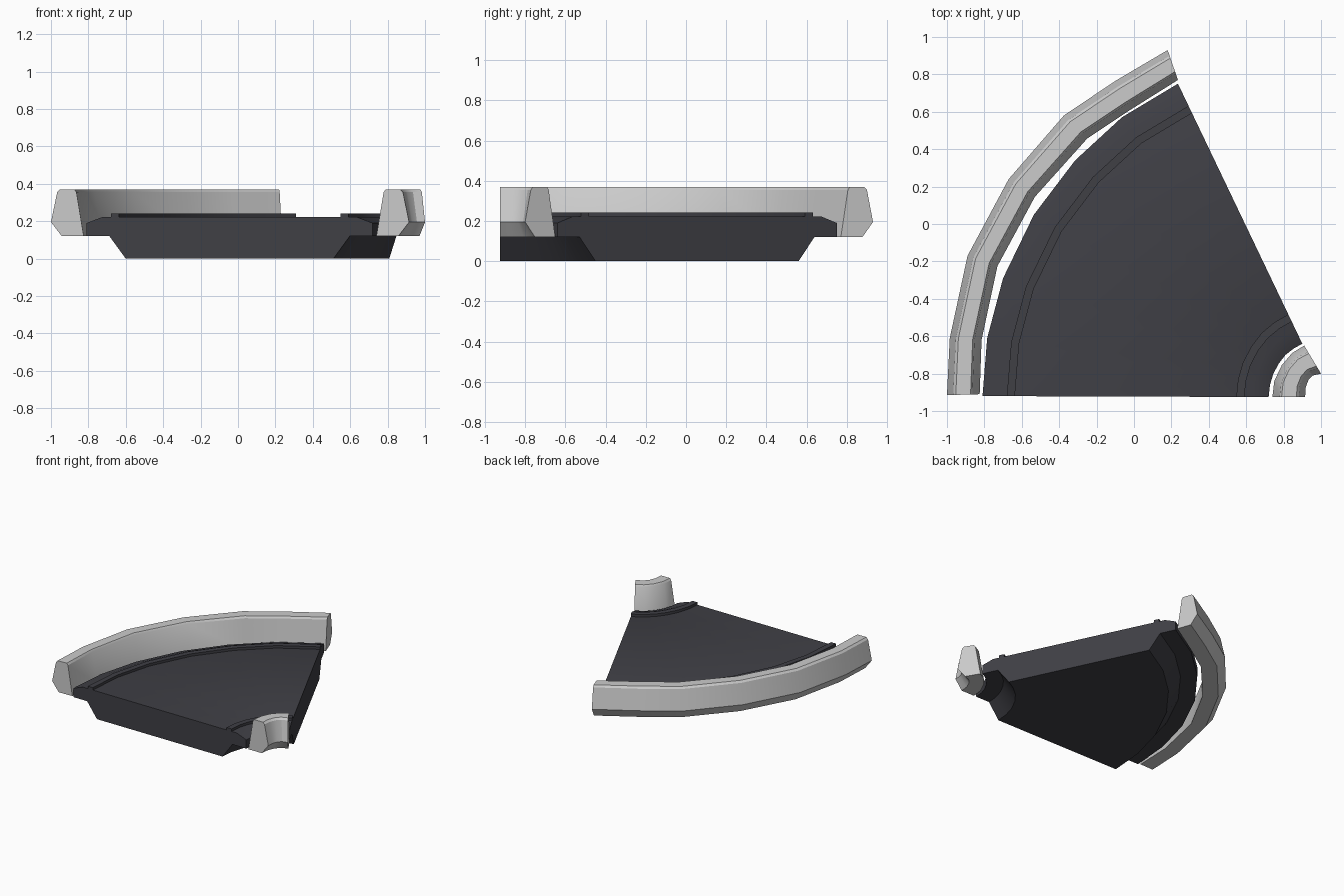
import bpy, bmesh, math
from mathutils import Vector

if "Cube" in bpy.data.objects:
    bpy.data.objects.remove(bpy.data.objects["Cube"])


def sweep(name, edge_a, edge_b, profile, mat=None):
    """Sweep a closed (t, z) profile; t runs from edge_a (0) to edge_b (1)."""
    bm = bmesh.new()
    rings = []
    for a, b in zip(edge_a, edge_b):
        ring = []
        for t, z in profile:
            p = Vector(a).lerp(Vector(b), t)
            ring.append(bm.verts.new((p.x, p.y, z)))
        rings.append(ring)
    n = len(profile)
    for r, s in zip(rings, rings[1:]):
        for i in range(n):
            j = (i + 1) % n
            bm.faces.new((r[i], r[j], s[j], s[i]))
    bm.faces.new(rings[0])
    bm.faces.new(rings[-1][::-1])
    bmesh.ops.recalc_face_normals(bm, faces=bm.faces)
    me = bpy.data.meshes.new(name)
    bm.to_mesh(me)
    bm.free()
    ob = bpy.data.objects.new(name, me)
    bpy.context.collection.objects.link(ob)
    if mat:
        me.materials.append(mat)
    bpy.ops.object.select_all(action='DESELECT')
    ob.select_set(True)
    bpy.context.view_layer.objects.active = ob
    bpy.ops.object.shade_smooth_by_angle(angle=math.radians(25))
    return ob


dark = bpy.data.materials.new("dark_bed")
dark.diffuse_color = (0.05, 0.05, 0.06, 1)
dark.use_nodes = True
dark.node_tree.nodes["Principled BSDF"].inputs["Base Color"].default_value = dark.diffuse_color

# Rails: same bevelled section, widest side facing away from the bed
rail = [(0, 0.195), (0.19, 0.355), (0.27, 0.37), (0.72, 0.37),
        (0.78, 0.355), (1, 0.12), (0.33, 0.12)]
sweep("outer_rail",
      [(-1, -0.915), (-0.985, -0.61), (-0.89, -0.17), (-0.67, 0.24),
       (-0.375, 0.58), (-0.10, 0.765), (0.18, 0.93)],
      [(-0.825, -0.91), (-0.815, -0.62), (-0.73, -0.225), (-0.53, 0.145),
       (-0.25, 0.457), (-0.02, 0.61), (0.235, 0.77)], rail)
sweep("inner_rail",
      [(0.915, -0.925), (0.918, -0.875), (0.932, -0.835), (0.957, -0.81), (1, -0.80)],
      [(0.74, -0.925), (0.75, -0.84), (0.79, -0.755), (0.845, -0.69), (0.91, -0.65)],
      rail)

# Wedge-shaped bed with stepped, tapered underside
bed_out = [(-0.81, -0.92), (-0.785, -0.61), (-0.70, -0.29), (-0.535, 0.05),
           (-0.315, 0.34), (-0.065, 0.57), (0.235, 0.75)]
bed_in = [(0.72, -0.925), (0.727, -0.86), (0.745, -0.80), (0.775, -0.745),
          (0.81, -0.70), (0.855, -0.665), (0.90, -0.64)]
half = [(0.137, 0), (0.08, 0.12), (0, 0.12), (0, 0.19), (0.055, 0.222)]
sweep("bed", bed_out, bed_in, half + [(1 - t, z) for t, z in half[::-1]], dark)

# Thin raised strips along both curved edges of the bed top
strip = [(0.085, 0.21), (0.085, 0.242), (0.113, 0.242), (0.113, 0.21)]
sweep("outer_strip", bed_out, bed_in, strip, dark)
sweep("inner_strip", bed_in, bed_out, strip, dark)
